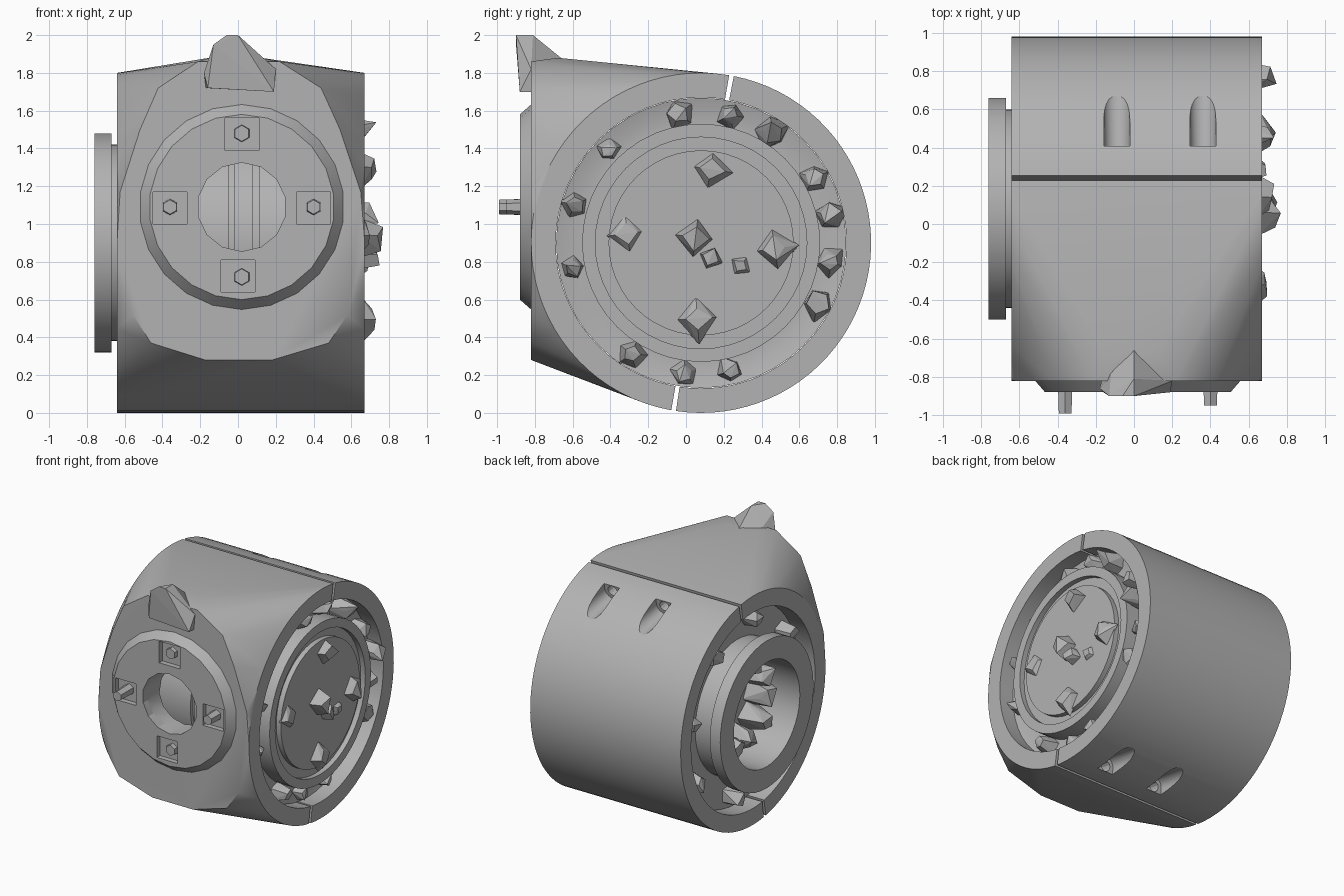
import bpy, bmesh, math, random
from mathutils import Vector, Matrix

random.seed(4)
if "Cube" in bpy.data.objects:
    bpy.data.objects.remove(bpy.data.objects["Cube"])

grey = bpy.data.materials.new("plain_grey")
grey.use_nodes = True
grey.diffuse_color = (0.45, 0.45, 0.45, 1)
grey.node_tree.nodes["Principled BSDF"].inputs["Base Color"].default_value = (0.45, 0.45, 0.45, 1)

CY, CZ, R, BORE = 0.08, 0.9, 0.9, 0.77   # housing axis and radii
X0, X1 = -0.64, 0.67                     # housing ends
GAP_TOP, GAP_LOW, HALF = 79.7, 260.7, 0.8


def make(name, bm, smooth=None):
    bmesh.ops.recalc_face_normals(bm, faces=bm.faces)
    mesh = bpy.data.meshes.new(name)
    bm.to_mesh(mesh)
    bm.free()
    ob = bpy.data.objects.new(name, mesh)
    bpy.context.collection.objects.link(ob)
    mesh.materials.append(grey)
    if smooth:
        shade(ob, smooth)
    return ob


def shade(ob, angle):
    bpy.ops.object.select_all(action='DESELECT')
    ob.select_set(True)
    bpy.context.view_layer.objects.active = ob
    bpy.ops.object.shade_smooth_by_angle(angle=math.radians(angle))


def on_circle(x, r, deg):
    a = math.radians(deg)
    return Vector((x, CY + r * math.cos(a), CZ + r * math.sin(a)))


def hull(name, points):
    bm = bmesh.new()
    for p in points:
        bm.verts.new(p)
    res = bmesh.ops.convex_hull(bm, input=bm.verts)
    junk = {g for g in res["geom_interior"] + res["geom_unused"] if isinstance(g, bmesh.types.BMVert)}
    bmesh.ops.delete(bm, geom=list(junk), context='VERTS')
    bmesh.ops.dissolve_limit(bm, angle_limit=0.01, verts=bm.verts, edges=bm.edges)
    return make(name, bm)


def rod(name, start, end, r0, r1=None, sides=24):
    start, end = Vector(start), Vector(end)
    d = end - start
    bm = bmesh.new()
    m = Matrix.Translation((start + end) / 2) @ d.to_track_quat('Z', 'Y').to_matrix().to_4x4()
    bmesh.ops.create_cone(bm, cap_ends=True, segments=sides, radius1=r0,
                          radius2=r0 if r1 is None else r1, depth=d.length, matrix=m)
    return make(name, bm)


def box(name, lo, hi):
    lo, hi = Vector(lo), Vector(hi)
    bm = bmesh.new()
    m = Matrix.Translation((lo + hi) / 2) @ Matrix.Diagonal((*(hi - lo), 1))
    bmesh.ops.create_cube(bm, size=1, matrix=m)
    return make(name, bm)


def cut(ob, cutters):
    for c in cutters:
        c.hide_render = True
        mod = ob.modifiers.new("cut", 'BOOLEAN')
        mod.operation, mod.solver, mod.object = 'DIFFERENCE', 'EXACT', c
        bpy.context.view_layer.objects.active = ob
        bpy.ops.object.modifier_apply(modifier=mod.name)
        bpy.data.objects.remove(c)


def chip(name, base, axis, size, height, sides=5):
    # irregular broken stub
    q = Vector(axis).to_track_quat('Z', 'Y')
    turn, pts = random.uniform(0, 6), []
    for level, scale in ((0, 1), (1, 0.6)):
        for i in range(sides):
            a = turn + i * math.tau / sides
            s = size * scale * random.uniform(0.7, 1.15)
            h = height * level * random.uniform(0.55, 1)
            pts.append(Vector(base) + q @ Vector((s * math.cos(a), s * math.sin(a), h)))
    return hull(name, pts)


# Front housing: rounded front outline blended into the half barrel
right_half = [(0.22, 1.86), (0.44, 1.72), (0.54, 1.5), (0.65, 1.17),
              (0.65, 0.93), (0.58, 0.52), (0.48, 0.37), (0.18, 0.28)]
outline = [Vector((s * x, -0.82, z)) for x, z in right_half for s in (1, -0.96)]
crest = [Vector((x, -0.68, 1.88)) for x in (-0.15, 0.12)]
a0, a1 = GAP_TOP + HALF, GAP_LOW - HALF
arc = [on_circle(x, R, a0 + (a1 - a0) * i / 40) for i in range(41) for x in (X0, X1)]
housing = hull("front_housing", outline + crest + arc)

# Raised front flange with a chamfered rim
FX, FZ = 0.02, 1.09
flange = rod("front_flange", (FX, -0.80, FZ), (FX, -0.88, FZ), 0.56, 0.49, 22)


def port():
    return rod("port", (FX, -1, FZ), (FX, -0.3, FZ), 0.235, sides=14)


cut(housing, [rod("bore", (-1, CY, CZ), (1, CY, CZ), BORE, sides=64), port()])
shade(housing, 28)
pockets = [port()]
for x, z in ((0.02, 1.48), (0.0, 0.73), (-0.36, 1.09), (0.40, 1.09)):
    pockets.append(box("pocket", (x - 0.09, -1, z - 0.09), (x + 0.09, -0.84, z + 0.08)))
cut(flange, pockets)
shade(flange, 25)

# Flange bolts and the two longer pins
for x, z, tip, r in ((0.02, 1.48, -0.87, 0.05), (0.02, 0.72, -0.87, 0.05),
                     (-0.36, 1.09, -0.99, 0.045), (0.40, 1.09, -0.95, 0.045)):
    rod("flange_bolt", (x, -0.80, z), (x, tip, z), r, r * 0.85, 6)

# Broken lug on the top front edge
hull("top_lug", [(-0.17, -0.82, 1.72), (0.19, -0.82, 1.70), (-0.16, -0.88, 1.72), (0.19, -0.88, 1.70),
                 (0.20, -0.82, 1.82), (-0.18, -0.86, 1.80), (-0.13, -0.9, 1.95), (-0.06, -0.9, 2.0),
                 (0.0, -0.9, 2.0), (0.0, -0.81, 2.0), (0.0, -0.65, 1.87), (-0.12, -0.78, 1.87)])

# Rear clamp half: ring sector
bm = bmesh.new()
b0, b1, n = GAP_LOW - 360 + HALF, GAP_TOP - HALF, 44
rows = []
for i in range(n + 1):
    a = b0 + (b1 - b0) * i / n
    rows.append([bm.verts.new(on_circle(x, r, a)) for x, r in
                 ((X0, BORE), (X0, R), (X1, R), (X1, BORE))])
for p, q in zip(rows, rows[1:]):
    for k in range(4):
        bm.faces.new((p[k], p[k - 1], q[k - 1], q[k]))
bm.faces.new(rows[0])
bm.faces.new(rows[-1])
cap = make("rear_clamp", bm)

# Round-bottomed screw slots with screw holes, top and bottom of the clamp
slots = []
for gap, side in ((GAP_TOP, -1), (GAP_LOW, 1)):
    u = on_circle(0, 1, gap) - on_circle(0, 0, gap)
    t = Vector((0, -u.z, u.y)) * side
    for x in (-0.09, 0.36):
        c = Vector((x, CY, CZ)) + u * 0.84
        section = [c + Vector((math.cos(k * math.tau / 20), 0, 0)) * 0.068
                   + u * math.sin(k * math.tau / 20) * 0.068 for k in range(20)]
        section += [c + Vector((s * 0.068, 0, 0)) + u * 0.3 for s in (1, -1)]
        slots.append(hull("slot", [p + t * d for p in section for d in (0.172, 0.8)]))
        slots.append(rod("screw_hole", c + t * 0.08, c + t * 0.2, 0.04, sides=12))
cut(cap, slots)
shade(cap, 28)

# Rotor: one lathed profile along x, with sleeve, grooved drum and end plate
profile = [(-0.42, 0), (-0.42, 0.41), (-0.76, 0.41), (-0.76, 0.58), (-0.67, 0.58), (-0.67, 0.52),
           (-0.50, 0.52), (-0.50, 0.768), (-0.40, 0.768), (-0.40, 0.6), (-0.05, 0.6), (-0.05, 0.57),
           (-0.02, 0.57), (-0.02, 0.6), (0.08, 0.6), (0.08, 0.57), (0.11, 0.57), (0.11, 0.6),
           (0.48, 0.6), (0.48, 0.768), (0.55, 0.768), (0.53, 0.69), (0.53, 0.63), (0.66, 0.63),
           (0.66, 0.56), (0.62, 0.56), (0.62, 0.49), (0.66, 0.49), (0.66, 0)]
bm = bmesh.new()
vs = [bm.verts.new((x, CY, CZ + r)) for x, r in profile]
es = [bm.edges.new(e) for e in zip(vs, vs[1:])]
bmesh.ops.spin(bm, geom=vs + es, cent=(0, CY, CZ), axis=(1, 0, 0), angle=math.tau, steps=48,
               use_duplicate=False)
bmesh.ops.remove_doubles(bm, verts=bm.verts, dist=1e-4)
make("rotor", bm, 28)

# Stubs on the end plate
for y, z, s, h in ((0.13, 1.29, 0.12, 0.09), (-0.31, 0.95, 0.1, 0.05), (0.47, 0.87, 0.12, 0.1),
                   (0.06, 0.5, 0.12, 0.09), (0.05, 0.93, 0.11, 0.12), (0.29, 0.78, 0.07, 0.06),
                   (0.13, 0.82, 0.08, 0.1)):
    chip("plate_stub", (0.65, y, z), (1, 0, 0), s, h, 4)

# Broken pieces around both annular recesses and inside the sleeve
for deg, size, h in ((12, 0.1, 0.24), (30, 0.08, 0.14), (57, 0.09, 0.22), (77, 0.08, 0.13),
                     (100, 0.09, 0.14), (135, 0.07, 0.1), (163, 0.08, 0.13), (191, 0.08, 0.14),
                     (238, 0.08, 0.14), (263, 0.08, 0.1), (283, 0.08, 0.12), (333, 0.1, 0.15),
                     (352, 0.09, 0.14)):
    chip("right_ring_stub", on_circle(0.52, 0.695, deg), (1, 0, 0), size, h)
for i in range(8):
    chip("left_ring_stub", on_circle(-0.49, 0.67, 45 * i + 10), (-1, 0, 0), 0.09, 0.14)
for i in range(7):
    chip("sleeve_stub", on_circle(-0.41, 0.31, 90 + 32 * i), (-1, 0, 0), 0.12, 0.2)
